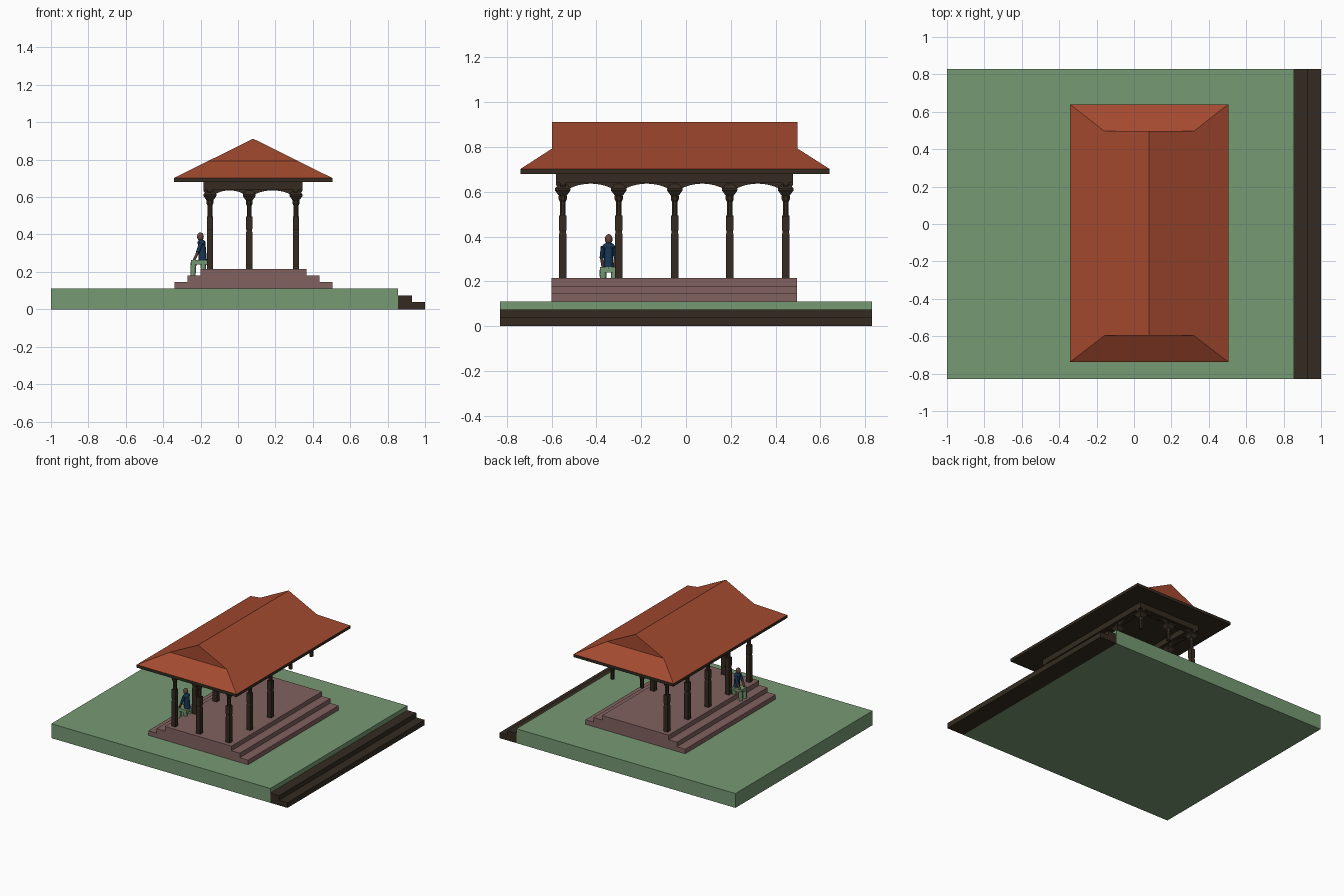
import bpy, bmesh, math
from mathutils import Vector

if "Cube" in bpy.data.objects:
    bpy.data.objects.remove(bpy.data.objects["Cube"])


def mat(name, rgb):
    m = bpy.data.materials.new(name)
    m.diffuse_color = (*rgb, 1)
    m.use_nodes = True
    m.node_tree.nodes["Principled BSDF"].inputs["Base Color"].default_value = m.diffuse_color
    return m


GREEN = mat("grass green", (0.18, 0.32, 0.17))
DARK = mat("dark wood", (0.035, 0.024, 0.015))
ROOF = mat("terracotta", (0.37, 0.068, 0.028))
STONE = mat("pink stone", (0.22, 0.122, 0.117))
BLUE = mat("blue shirt", (0.009, 0.036, 0.088))
SKIN = mat("brown skin", (0.13, 0.06, 0.047))


def finish(bm, name, m):
    bmesh.ops.recalc_face_normals(bm, faces=bm.faces)
    me = bpy.data.meshes.new(name)
    bm.to_mesh(me)
    bm.free()
    me.materials.append(m)
    o = bpy.data.objects.new(name, me)
    bpy.context.collection.objects.link(o)
    return o


def poly(bm, pts):
    return bm.faces.new([bm.verts.new(p) for p in pts])


def box(name, m, x0, x1, y0, y1, z0, z1):
    bm = bmesh.new()
    f = poly(bm, [(x0, y0, z0), (x1, y0, z0), (x1, y1, z0), (x0, y1, z0)])
    r = bmesh.ops.extrude_face_region(bm, geom=[f])
    bmesh.ops.translate(bm, vec=(0, 0, z1 - z0),
                        verts=[v for v in r["geom"] if isinstance(v, bmesh.types.BMVert)])
    return finish(bm, name, m)


def turned(name, m, x, y, profile, n):
    """Stack of n-sided rings; profile is (half width, z)."""
    bm = bmesh.new()
    rings = []
    for w, z in profile:
        r = w / math.cos(math.pi / n)
        rings.append([bm.verts.new((x + r * math.cos(2 * math.pi * (i + .5) / n),
                                    y + r * math.sin(2 * math.pi * (i + .5) / n), z))
                      for i in range(n)])
    for a, b in zip(rings, rings[1:]):
        for i in range(n):
            j = (i + 1) % n
            bm.faces.new((a[i], a[j], b[j], b[i]))
    bm.faces.new(rings[0])
    bm.faces.new(rings[-1])
    return finish(bm, name, m)


def limb(name, m, a, b, r0, r1, n=8):
    """Tapered limb from a to b."""
    a, b = Vector(a), Vector(b)
    bm = bmesh.new()
    bmesh.ops.create_cone(bm, cap_ends=True, segments=n, radius1=r0, radius2=r1,
                          depth=(b - a).length)
    o = finish(bm, name, m)
    o.location = (a + b) / 2
    o.rotation_euler = (b - a).to_track_quat('Z', 'Y').to_euler()
    return o


def ball(name, m, c, scale):
    bm = bmesh.new()
    bmesh.ops.create_uvsphere(bm, u_segments=12, v_segments=8, radius=1)
    bmesh.ops.scale(bm, vec=scale, verts=bm.verts)
    bmesh.ops.translate(bm, vec=c, verts=bm.verts)
    return finish(bm, name, m)


# Ground slab with its two side steps
box("ground_slab", GREEN, -1, .855, -.83, .83, 0, .11)
box("upper_ground_step", DARK, .855, .93, -.83, .83, 0, .075)
box("lower_ground_step", DARK, .93, 1, -.83, .83, 0, .04)

# Stepped plinth
for i in range(3):
    box(f"plinth_step_{i}", STONE, -.34 + .07 * i, .505 - .07 * i, -.60, .495,
        .11 + .035 * i, .145 + .035 * i)

# Columns: square shaft, turned neck, flared capital
XS = [-.15, .06, .31]
YS = [-.55, -.30, -.05, .195, .445]
places = [(x, y) for y in YS for x in XS if x != .06 or y in (YS[0], YS[-1])]
HANGING = [(.31, .195), (.31, .445), (.06, .445)]  # upper parts only
for x, y in places:
    if (x, y) not in HANGING:
        turned("column_shaft", DARK, x, y,
               [(.017, .215), (.017, .41), (.015, .415), (.015, .425), (.017, .43), (.017, .495)], 4)
    turned("column_neck", DARK, x, y,
           [(.013, .49), (.013, .555), (.018, .565), (.018, .58), (.014, .59)], 8)
    turned("column_capital", DARK, x, y, [(.016, .58), (.034, .605), (.034, .615), (.016, .635)], 4)


def arch_beam(name, along_y, fixed, centres, lo, hi):
    """Panel with arches between columns, extruded across its thickness."""
    pts = [(hi, .68), (lo, .68), (lo, .632), (centres[0] - .012, .60)]
    for a, b in zip(centres, centres[1:]):
        for i in range(13):
            t = i / 12
            u = a + .012 + (b - a - .024) * t
            pts.append((u, .60 + .036 * math.sin(math.pi * t) ** .65))
    pts += [(centres[-1] + .012, .60), (hi, .632)]
    bm = bmesh.new()
    th = .012
    f = poly(bm, [(fixed - th, u, z) if along_y else (u, fixed - th, z) for u, z in pts])
    r = bmesh.ops.extrude_face_region(bm, geom=[f])
    bmesh.ops.translate(bm, vec=(2 * th, 0, 0) if along_y else (0, 2 * th, 0),
                        verts=[v for v in r["geom"] if isinstance(v, bmesh.types.BMVert)])
    finish(bm, name, DARK)


# Arched beams and the wider top plates above them
for x in (XS[0], XS[-1]):
    arch_beam("side_arch_beam", True, x, YS, -.58, .478)
    box("side_top_plate", DARK, x - .034, x + .034, -.58, .478, .638, .682)
for y in (YS[0], YS[-1]):
    arch_beam("end_arch_beam", False, y, XS, -.184, .344)
    box("end_top_plate", DARK, -.184, .344, y - .03, y + .033, .638, .682)

# Eave board and roof with gablets over the end hips
box("eave_board", DARK, -.342, .504, -.738, .64, .68, .702)
bm = bmesh.new()
C, EW, HW = .081, .423, .24
ends = []
for ye, yh in ((-.738, -.597), (.64, .497)):
    V = [bm.verts.new(p) for p in ((C - EW, ye, .702), (C + EW, ye, .702),
                                   (C - HW, yh, .793), (C + HW, yh, .793), (C, yh, .912))]
    bm.faces.new((V[0], V[1], V[3], V[2]))
    bm.faces.new((V[2], V[3], V[4]))
    ends.append(V)
f, b = ends
bm.faces.new((f[0], f[2], f[4], b[4], b[2], b[0]))
bm.faces.new((f[1], f[3], f[4], b[4], b[3], b[1]))
bm.faces.new((f[0], f[1], b[1], b[0]))
finish(bm, "hip_and_gable_roof", ROOF)

# Seated figure leaning on a left column
FY = -.345
torso = limb("figure_torso", BLUE, (-.188, FY, .255), (-.195, FY, .362), .022, .02, 10)
ball("figure_shoulders", BLUE, (-.195, FY, .355), (.022, .028, .018))
limb("figure_neck", SKIN, (-.197, FY, .36), (-.2, FY, .385), .008, .008)
ball("figure_head", SKIN, (-.201, FY, .388), (.018, .017, .023))
box("figure_lap", GREEN, -.25, -.167, -.383, -.312, .24, .264)
for s in (-1, 1):
    y = FY + s * .025
    limb("figure_upper_arm", BLUE, (-.198, y, .355), (-.215, y + s * .006, .305), .011, .01)
    limb("figure_forearm", SKIN, (-.215, y + s * .006, .305), (-.236, y, .262), .008, .007)
    limb("figure_shin", GREEN, (-.238, y, .25), (-.24, y, .18), .016, .013)
    limb("figure_hip", GREEN, (-.185, y, .25), (-.185, y, .215), .016, .014)

for o in bpy.data.objects:
    if o.name.startswith("figure") and "lap" not in o.name:
        for p in o.data.polygons:
            p.use_smooth = len(p.vertices) < 5
